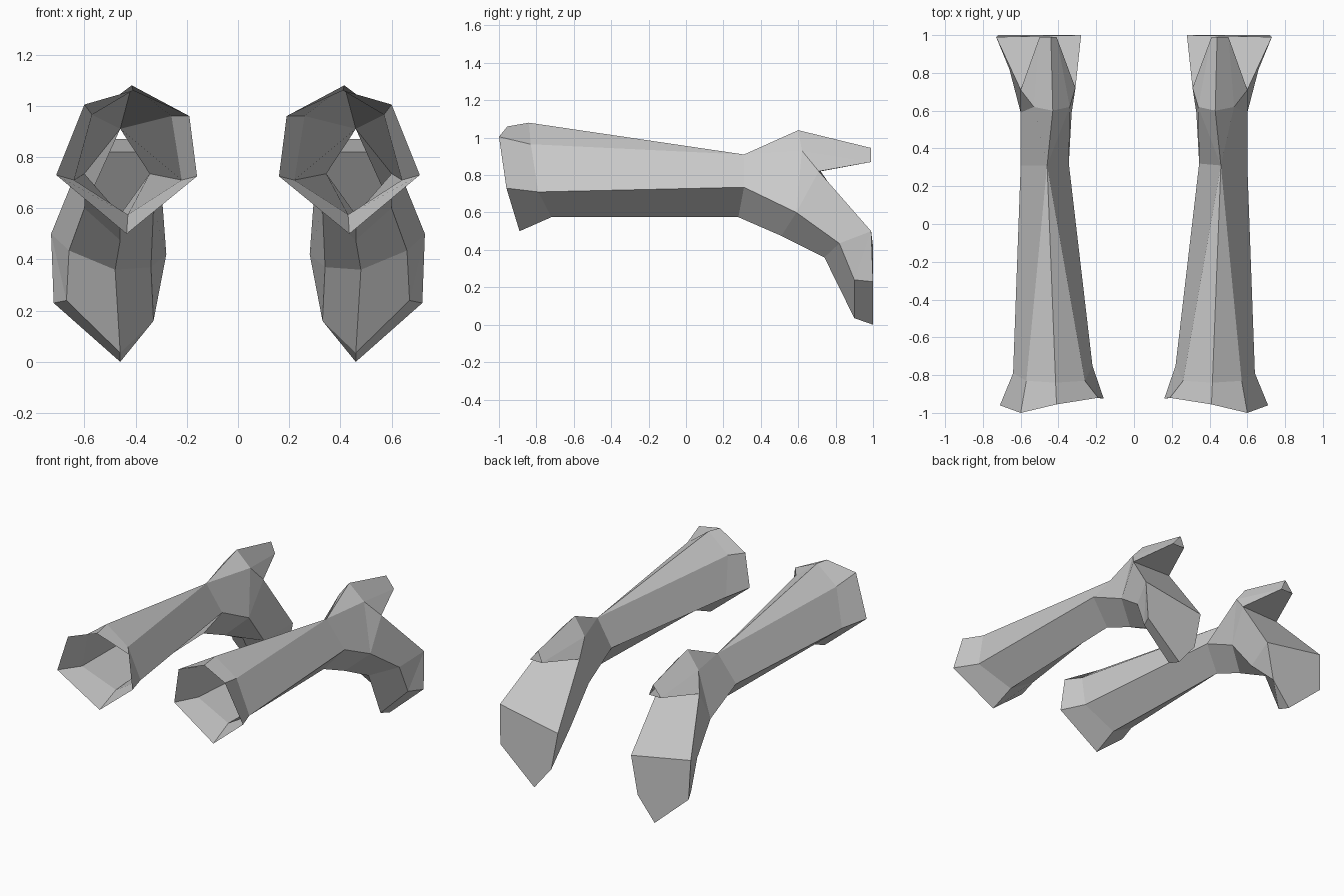
import bpy, bmesh

if "Cube" in bpy.data.objects:
    bpy.data.objects.remove(bpy.data.objects["Cube"])

# Cross-sections of one arm guard (right side); repeated points merge into triangles
rim = [(.41, -.955, 1.06), (.60, -1, 1.005), (.71, -.96, .73),
       (.435, -.89, .50), (.16, -.925, .725), (.19, -.92, .96)]
cuff = [(.415, -.84, 1.08), (.57, -.83, .965), (.64, -.79, .71),
        (.43, -.72, .575), (.22, -.75, .71), (.26, -.83, .96)]
c_top = (.46, .31, .91)
wrist = [c_top, c_top, (.60, .31, .735), (.46, .28, .575), (.345, .32, .735), c_top]

# Knuckle section, where the sleeve forks into an upper prong and a lower fin
peak, kn_out, kn_in = (.43, .60, 1.04), (.53, .62, .93), (.34, .62, .93)
palm_out, palm_low, palm_in = (.60, .59, .60), (.46, .51, .475), (.33, .59, .60)
knuckle = [peak, kn_out, palm_out, palm_low, palm_in, kn_in]
notch_out, notch_in = (.60, .71, .82), (.31, .72, .82)

# Upper prong: fork section to open triangular tip
fork = [peak, kn_out, notch_out, notch_in, kn_in]
t_out, t_in = (.50, .99, .87), (.41, .99, .87)
tip = [(.44, .99, .945), t_out, t_out, t_in, t_in]

# Lower fin: bends down and ends in a flat pentagon
fin_out, fin_in = (.73, .99, .50), (.28, 1, .42)
low = (.33, 1, .16)
fin_a = [notch_out, palm_out, palm_low, palm_in, notch_in]
fin_b = [fin_out, (.66, .82, .435), (.48, .74, .36), (.34, .77, .37), fin_in]
fin_c = [fin_out, (.67, .90, .24), (.46, .90, .035), low, fin_in]
fin_d = [fin_out, (.72, 1, .23), (.46, 1, 0), low, fin_in]


def build(name, side):
    bm = bmesh.new()
    verts = {}

    def face(points):
        pts = list(dict.fromkeys(points))
        if len(pts) < 3:
            return
        for p in pts:
            if p not in verts:
                verts[p] = bm.verts.new((p[0] * side, p[1], p[2]))
        bm.faces.new([verts[p] for p in pts])

    def loft(a, b, closed=True):
        n = len(a)
        for i in range(n if closed else n - 1):
            j = (i + 1) % n
            face([a[i], a[j], b[j], b[i]])

    # Sleeve
    for a, b in ((rim, cuff), (cuff, wrist), (wrist, knuckle)):
        loft(a, b)
    # Prong and the side webs beside the notch
    loft(fork, tip)
    face([kn_out, palm_out, notch_out])
    face([kn_in, notch_in, palm_in])
    # Fin: underside strips, back and end cap
    for a, b in ((fin_a, fin_b), (fin_b, fin_c), (fin_c, fin_d)):
        loft(a, b, closed=False)
    face([notch_out, notch_in, fin_in, fin_out])
    face(fin_d)

    bmesh.ops.recalc_face_normals(bm, faces=bm.faces[:])
    mesh = bpy.data.meshes.new(name)
    bm.to_mesh(mesh)
    bm.free()
    bpy.context.collection.objects.link(bpy.data.objects.new(name, mesh))


for name, side in (("right_arm_guard", 1), ("left_arm_guard", -1)):
    build(name, side)
